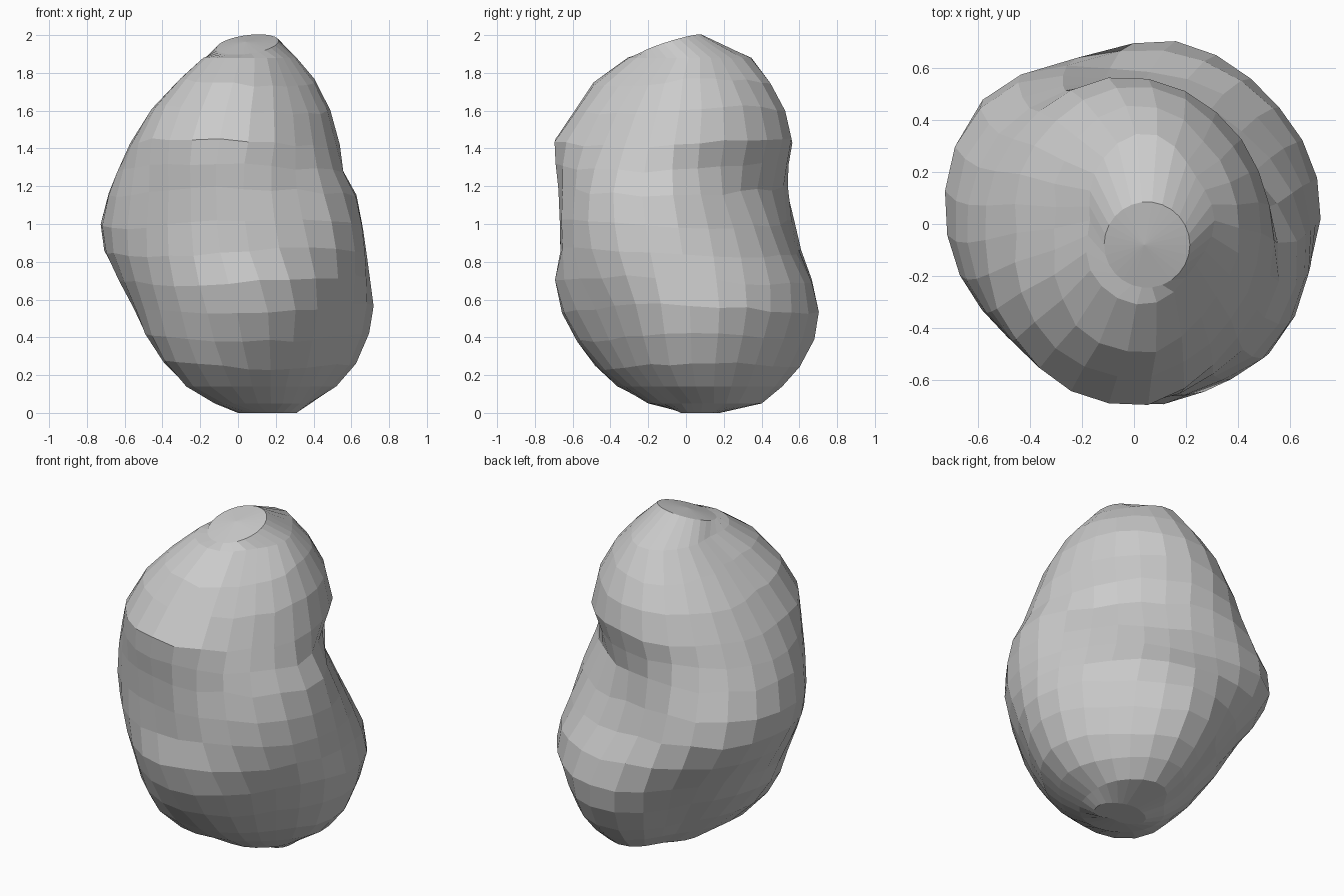
import bpy, bmesh, math, random
from mathutils import Vector

if "Cube" in bpy.data.objects:
    bpy.data.objects.remove(bpy.data.objects["Cube"])

random.seed(4)
SIDES = 26

# Height, then horizontal extent every 45 degrees starting at +x
RINGS = [
    (0.00, .31, .28, .18, .06, .00, -.06, .00, .20),
    (0.05, .38, .45, .40, .18, .12, .13, .20, .29),
    (0.14, .52, .54, .51, .27, .24, .36, .34, .40),
    (0.25, .62, .61, .61, .35, .36, .48, .47, .50),
    (0.40, .69, .67, .69, .46, .48, .55, .59, .57),
    (0.55, .72, .72, .71, .57, .55, .59, .67, .63),
    (0.70, .70, .69, .67, .68, .63, .63, .70, .69),
    (0.85, .68, .61, .59, .75, .70, .65, .66, .72),
    (1.00, .66, .54, .55, .74, .72, .65, .66, .72),
    (1.17, .63, .46, .53, .67, .68, .65, .67, .68),
    (1.30, .55, .48, .54, .61, .63, .65, .69, .64),
    (1.43, .54, .53, .57, .56, .57, .65, .71, .59),
    (1.60, .49, .50, .53, .48, .46, .57, .59, .52),
    (1.75, .42, .42, .45, .36, .32, .43, .49, .41),
    (1.88, .31, .30, .35, .25, .17, .25, .31, .28),
]
# Shallow hollows: angle in degrees, height, depth, angular width, height spread
HOLLOWS = [(20, 1.2, .035, 15, .2), (-57, 1.1, .025, 10, .22)]


def direction(a):
    return Vector((math.cos(a), math.sin(a), 0))


def periodic(values, t):
    """Smooth closed interpolation through the eight extents."""
    i = math.floor(t)
    f = t - i
    a, b, c, d = (values[(i + k) % 8] for k in (-1, 0, 1, 2))
    return b + 0.5 * f * (c - a + f * (2*a - 5*b + 4*c - d + f * (3*(b - c) + d - a)))


def surface_point(z, s):
    """Point on the lumpy outline at height z and side s."""
    low, high = next((a, b) for a, b in zip(RINGS, RINGS[1:]) if z <= b[0])
    f = (z - low[0]) / (high[0] - low[0])
    ext = [a + (b - a) * f for a, b in zip(low[1:], high[1:])]
    centre = sum((direction(k * math.pi / 4) * e for k, e in enumerate(ext)), Vector()) / 4
    radii = [e - centre.dot(direction(k * math.pi / 4)) for k, e in enumerate(ext)]
    r = periodic(radii, s * 8 / SIDES)
    for ang, hz, depth, width, spread in HOLLOWS:
        da = (s * 360 / SIDES - ang + 180) % 360 - 180
        r -= depth * math.exp(-(da / width) ** 2 - ((z - hz) / spread) ** 2)
    p = centre + direction(s * math.tau / SIDES) * r
    p.z = z
    return p


# Wavy rows of vertices
bm = bmesh.new()
loops = []
for row in RINGS:
    loop = []
    for s in range(SIDES):
        z = row[0]
        if 0.2 < z < 1.8:
            z += .02 * math.sin(2 * s * math.tau / SIDES + 4 * row[0]) + random.uniform(-.01, .01)
        loop.append(bm.verts.new(surface_point(z, s)))
    loops.append(loop)

# Forward-tilted rim of the crown
rim = []
for s in range(SIDES):
    d = direction(s * math.tau / SIDES)
    rim.append(bm.verts.new(Vector((.05, -.08, 1.95 + .05 * d.y + .02 * d.x)) + d * .165))
loops.append(rim)

# Faceted skin
for low, high in zip(loops, loops[1:]):
    for s in range(SIDES):
        n = (s + 1) % SIDES
        bm.faces.new((low[s], low[n], high[n], high[s]))

# Flat underside and fan-shaped crown
bm.faces.new(loops[0][::-1])
tip = bm.verts.new((.04, -.08, 1.965))
for s in range(SIDES):
    bm.faces.new((rim[s], rim[(s + 1) % SIDES], tip))

bmesh.ops.recalc_face_normals(bm, faces=bm.faces)
mesh = bpy.data.meshes.new("boulder")
bm.to_mesh(mesh)
bm.free()
bpy.context.collection.objects.link(bpy.data.objects.new("boulder", mesh))
